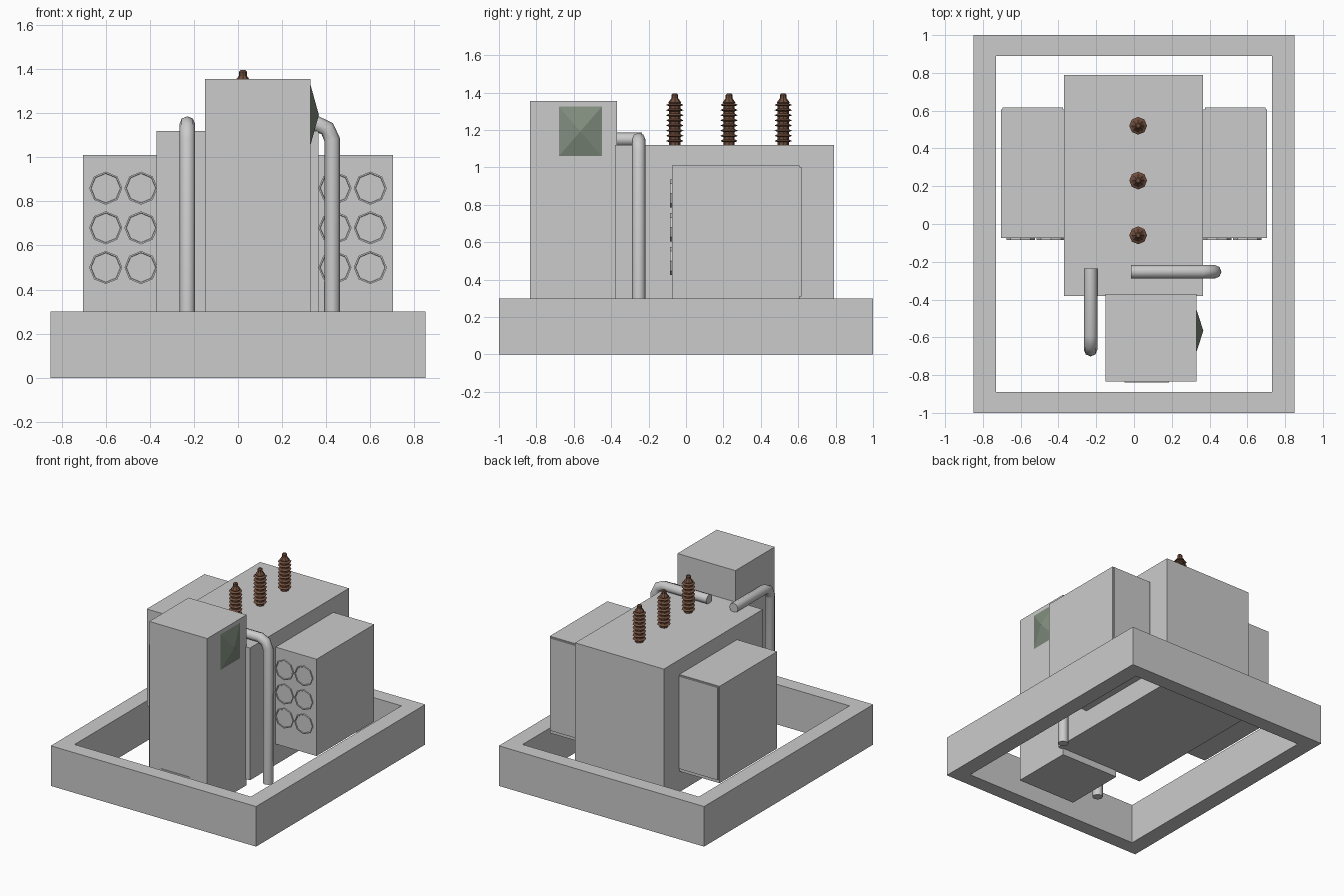
import bpy, bmesh, math
from mathutils import Vector

if "Cube" in bpy.data.objects:
    bpy.data.objects.remove(bpy.data.objects["Cube"])

brown = bpy.data.materials.new("ceramic_brown")
brown.diffuse_color = (0.16, 0.075, 0.045, 1)
brown.use_nodes = True
brown.node_tree.nodes["Principled BSDF"].inputs["Base Color"].default_value = brown.diffuse_color
green = bpy.data.materials.new("sign_green")
green.diffuse_color = (0.22, 0.27, 0.21, 1)
green.use_nodes = True
green.node_tree.nodes["Principled BSDF"].inputs["Base Color"].default_value = green.diffuse_color


def finish(bm, name, mat=None):
    bmesh.ops.recalc_face_normals(bm, faces=bm.faces)
    me = bpy.data.meshes.new(name)
    bm.to_mesh(me)
    bm.free()
    ob = bpy.data.objects.new(name, me)
    bpy.context.collection.objects.link(ob)
    if mat:
        me.materials.append(mat)
    return ob


def box(name, x, y, z, mat=None):
    bm = bmesh.new()
    bmesh.ops.create_cube(bm, size=1)
    for v in bm.verts:
        v.co = Vector([(a + b) / 2 + c * (b - a) for (a, b), c in zip((x, y, z), v.co)])
    return finish(bm, name, mat)


def lathe(name, profile, sides, loc, mat=None):
    bm = bmesh.new()
    rings = [[bm.verts.new((r * math.cos(2 * math.pi * i / sides),
                            r * math.sin(2 * math.pi * i / sides), z))
              for i in range(sides)] for r, z in profile]
    for a, b in zip(rings, rings[1:]):
        for i in range(sides):
            j = (i + 1) % sides
            bm.faces.new((a[i], a[j], b[j], b[i]))
    bm.faces.new(rings[0][::-1])
    bm.faces.new(rings[-1])
    ob = finish(bm, name, mat)
    ob.location = loc
    return ob


def pipe(name, points, radius):
    cu = bpy.data.curves.new(name, 'CURVE')
    cu.dimensions = '3D'
    cu.bevel_depth = radius
    cu.bevel_resolution = 2
    cu.use_fill_caps = True
    sp = cu.splines.new('POLY')
    sp.points.add(len(points) - 1)
    for p, co in zip(sp.points, points):
        p.co = (*co, 1)
    ob = bpy.data.objects.new(name, cu)
    bpy.context.collection.objects.link(ob)
    bpy.ops.object.select_all(action='DESELECT')
    ob.select_set(True)
    bpy.context.view_layer.objects.active = ob
    bpy.ops.object.convert(target='MESH')
    bpy.ops.object.shade_smooth_by_angle(angle=math.radians(50))


# Rectangular containment curb
bm = bmesh.new()
loops = [[bm.verts.new((sx * w, sy * d, z)) for sx, sy in ((-1, -1), (1, -1), (1, 1), (-1, 1))]
         for w, d, z in ((0.85, 1, 0), (0.85, 1, 0.3), (0.73, 0.89, 0.3), (0.73, 0.89, 0))]
for k in range(4):
    a, b = loops[k], loops[(k + 1) % 4]
    for i in range(4):
        j = (i + 1) % 4
        bm.faces.new((a[i], a[j], b[j], b[i]))
finish(bm, "base_curb")

# Main tank and control cabinet
box("tank", (-0.37, 0.365), (-0.38, 0.79), (0.13, 1.12))
box("cabinet", (-0.15, 0.33), (-0.835, -0.37), (0.08, 1.355))
box("cabinet_front_plate", (-0.05, 0.185), (-0.84, -0.83), (0.1, 0.28))

# Shallow pyramid cover on the cabinet side
bm = bmesh.new()
base = [bm.verts.new((0.33, y, z)) for y, z in
        ((-0.68, 1.06), (-0.45, 1.06), (-0.45, 1.325), (-0.68, 1.325))]
tip = bm.verts.new((0.367, -0.565, 1.192))
bm.faces.new(base)
for i in range(4):
    bm.faces.new((base[i], base[(i + 1) % 4], tip))
finish(bm, "side_cover", green)

# Radiators with rear sheets and octagonal fans
for side, s in (("left", -1), ("right", 1)):
    box(side + "_radiator", sorted((s * 0.36, s * 0.703)), (-0.075, 0.607), (0.285, 1.01))
    box(side + "_radiator_sheet", sorted((s * 0.375, s * 0.695)), (0.6, 0.618), (0.31, 1.003))
    for x in (0.44, 0.6):
        for z in (0.5, 0.68, 0.86):
            fan = lathe(side + "_fan", [(0.075, 0), (0.075, 0.012), (0.068, 0.012), (0.066, 0.008)],
                        8, (s * x, -0.073, z))
            fan.rotation_euler = (math.pi / 2, 0, 0)

# Ribbed ceramic bushings
profile = [(0.03, -0.01)]
for i in range(8):
    z = 0.015 + i * 0.0275
    profile += [(0.03, z), (0.047, z + 0.006), (0.03, z + 0.015)]
profile += [(0.034, 0.228), (0.018, 0.25), (0.018, 0.268), (0.011, 0.275)]
for y in (-0.06, 0.23, 0.52):
    lathe("bushing", profile, 8, (0.022, y, 1.12), brown)

# Bent conduits from the tank top down to the floor
pipe("left_conduit", [(-0.23, -0.235, 1.15), (-0.23, -0.59, 1.15), (-0.23, -0.64, 1.13),
                      (-0.23, -0.665, 1.08), (-0.23, -0.665, 0.08)], 0.036)
pipe("right_conduit", [(-0.015, -0.253, 1.15), (0.36, -0.253, 1.15), (0.405, -0.253, 1.13),
                       (0.427, -0.253, 1.08), (0.427, -0.253, 0.08)], 0.036)
